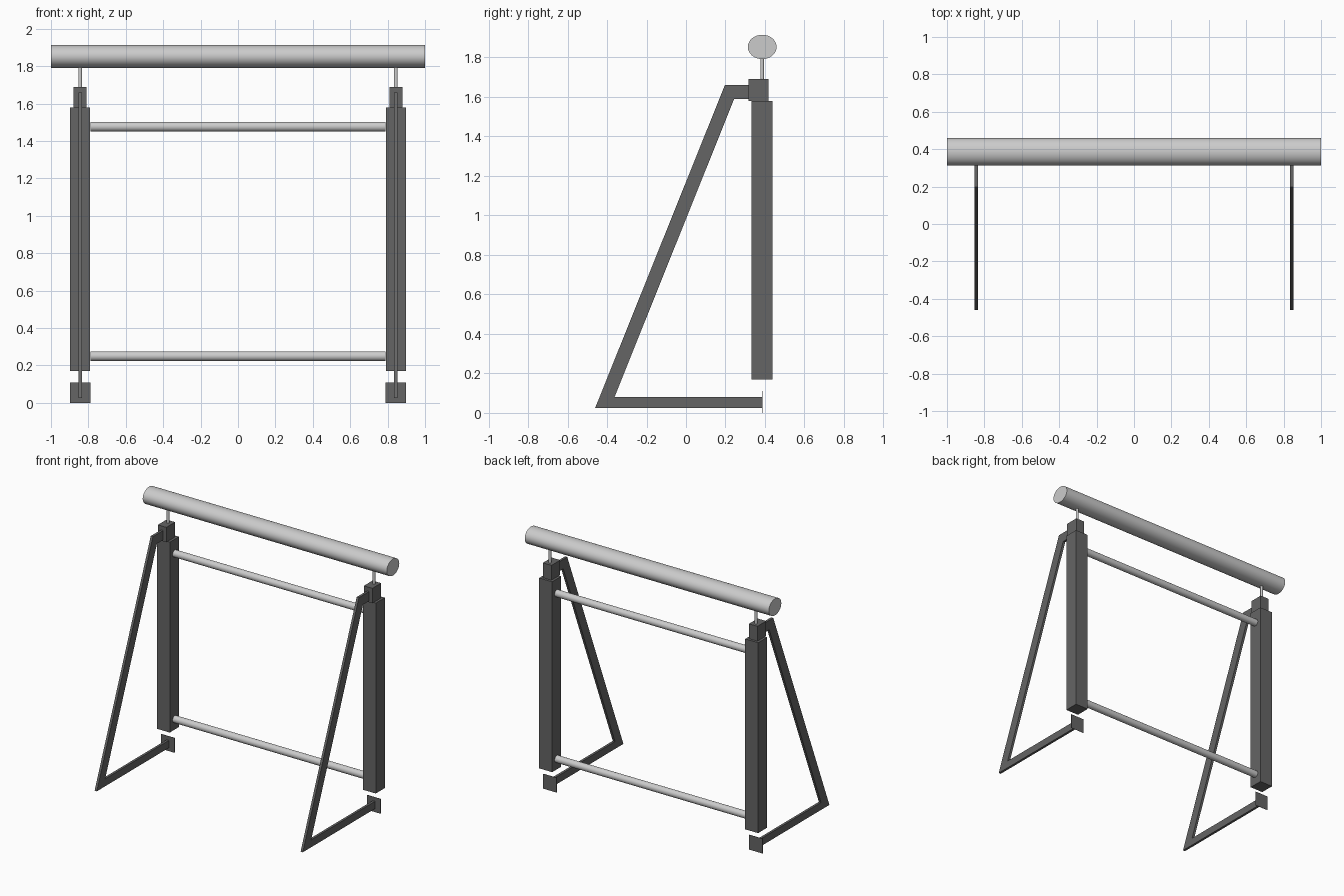
import bpy, bmesh
from mathutils import Vector

if "Cube" in bpy.data.objects:
    bpy.data.objects.remove(bpy.data.objects["Cube"])

dark = bpy.data.materials.new("dark_steel")
dark.diffuse_color = (0.13, 0.13, 0.13, 1)
dark.use_nodes = True
dark.node_tree.nodes["Principled BSDF"].inputs["Base Color"].default_value = dark.diffuse_color
YC = 0.386   # depth of the post / beam plane
XS = 0.844   # side frame distance from centre


def mesh_object(name, bm, mat=None):
    mesh = bpy.data.meshes.new(name)
    bm.to_mesh(mesh)
    bm.free()
    obj = bpy.data.objects.new(name, mesh)
    bpy.context.collection.objects.link(obj)
    if mat:
        mesh.materials.append(mat)
    return obj


def box(name, centre, size, mat=None):
    bm = bmesh.new()
    bmesh.ops.create_cube(bm, size=1)
    bmesh.ops.scale(bm, vec=size, verts=bm.verts)
    bmesh.ops.translate(bm, vec=centre, verts=bm.verts)
    return mesh_object(name, bm, mat)


def rod(name, centre, length, r1, r2, axis):
    """Round bar along x or z; r1/r2 are the radii across the other axes."""
    bpy.ops.mesh.primitive_cylinder_add(vertices=32, radius=1, depth=1, location=centre,
                                        rotation=(0, 1.5707963, 0) if axis == 'X' else (0, 0, 0))
    obj = bpy.context.object
    obj.name = name
    obj.scale = (r1, r2, length)
    bpy.ops.object.transform_apply(location=False, rotation=True, scale=True)
    bpy.ops.object.shade_smooth_by_angle()
    return obj


# Oval top beam and two round cross rails
rod("top_beam", (0, YC, 1.853), 2.0, 0.0615, 0.073, 'X')
rod("upper_rail", (0, YC, 1.477), 1.576, 0.026, 0.026, 'X')
rod("lower_rail", (0, YC, 0.25), 1.576, 0.026, 0.026, 'X')

# Side brace outline in (y, z)
brace = [(-0.46, 0.025), (YC, 0.025), (YC, 0.08), (-0.362, 0.08),
         (0.244, 1.59), (0.33, 1.59), (0.33, 1.66), (0.197, 1.66)]

for side, s in (("left", -1), ("right", 1)):
    x = s * XS
    # Post, cap block and stem
    box(f"{side}_post", (x, YC - 0.002, 0.875), (0.106, 0.106, 1.41), dark)
    box(f"{side}_cap", (x, 0.368, 1.635), (0.07, 0.102, 0.11), dark)
    rod(f"{side}_stem", (x, YC, 1.745), 0.12, 0.01, 0.009, 'Z')

    # Flat bent brace
    bm = bmesh.new()
    face = bm.faces.new([bm.verts.new((x - 0.009, y, z)) for y, z in brace])
    ext = bmesh.ops.extrude_face_region(bm, geom=[face], use_keep_orig=True)
    bmesh.ops.translate(bm, vec=Vector((0.018, 0, 0)),
                        verts=[g for g in ext["geom"] if isinstance(g, bmesh.types.BMVert)])
    bmesh.ops.recalc_face_normals(bm, faces=bm.faces)
    mesh_object(f"{side}_brace", bm, dark)

    # Thin foot plate
    box(f"{side}_foot_plate", (x, YC, 0.055), (0.11, 0.002, 0.11), dark)
